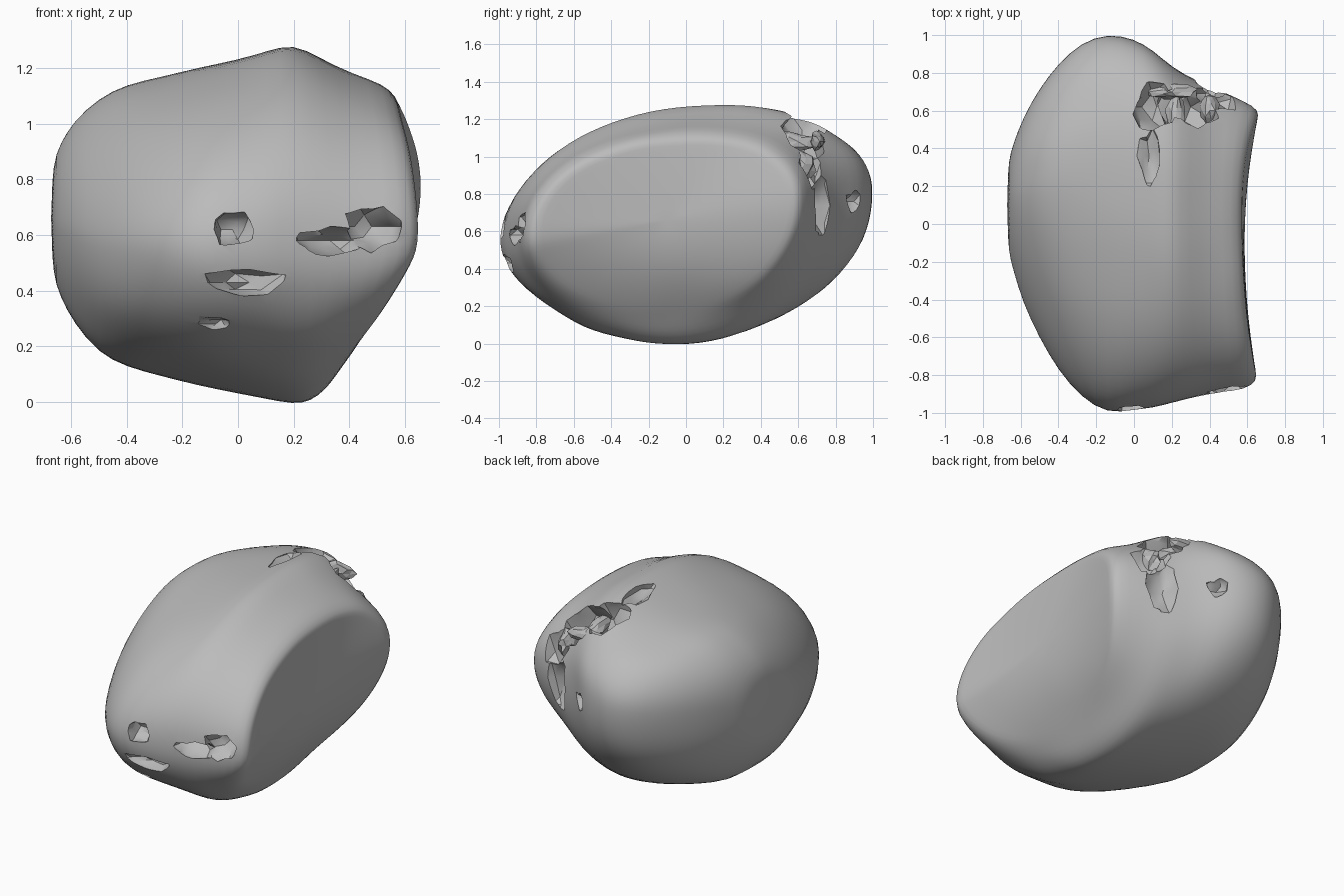
import bpy, bmesh, random
from math import cos, sin, pi, exp
from mathutils import Vector, noise

random.seed(4)
cube = bpy.data.objects.get("Cube")
if cube:
    bpy.data.objects.remove(cube, do_unlink=True)

grey = bpy.data.materials.new("stone grey")
grey.use_nodes = True
grey.diffuse_color = (0.5, 0.5, 0.5, 1)
grey.node_tree.nodes["Principled BSDF"].inputs["Base Color"].default_value = (0.5, 0.5, 0.5, 1)


def make_object(name, bm):
    mesh = bpy.data.meshes.new(name)
    bmesh.ops.recalc_face_normals(bm, faces=bm.faces[:])
    bm.to_mesh(mesh)
    bm.free()
    mesh.materials.append(grey)
    ob = bpy.data.objects.new(name, mesh)
    bpy.context.collection.objects.link(ob)
    return ob


def select(ob):
    bpy.ops.object.select_all(action='DESELECT')
    ob.select_set(True)
    bpy.context.view_layer.objects.active = ob


# Upright cross-sections: x, y low, y high, z low, z high
SECTIONS = [
    (-.665, -.15, .34, .46, .86), (-.64, -.24, .42, .38, .93), (-.59, -.42, .56, .28, 1.01),
    (-.5, -.61, .72, .17, 1.09), (-.4, -.78, .85, .12, 1.14), (-.28, -.92, .96, .09, 1.165),
    (-.14, -1.01, 1.01, .06, 1.2), (0, -.985, .985, .03, 1.23), (.1, -.975, .93, .01, 1.26),
    (.2, -.95, .86, -.01, 1.29)]
# Bent rings of the flat end: y low, y high, z low, z high, then x at front, back, bottom, top
END_RINGS = [
    (-.92, .8, .0, 1.24, .34, .33, .26, .29), (-.89, .72, .05, 1.18, .47, .45, .315, .41),
    (-.875, .65, .1, 1.15, .59, .59, .35, .52), (-.83, .6, .15, 1.1, .655, .665, .385, .57)]
SEGMENTS = 48


def outline(y0, y1, z0, z1, a, front_top):
    # Tilted egg shape made of four quarter curves
    c, s = cos(a), sin(a)
    y_mid = y0 + (y1 - y0) * (.63 if s > 0 else .5)
    z_end = z0 + (z1 - z0) * (.64 if c > 0 else .44)
    power = 1 if s < 0 else (.86 if c > 0 else front_top)
    y = y_mid + (abs(c) ** power) * ((y1 - y_mid) if c > 0 else (y0 - y_mid))
    z = z_end + (abs(s) ** power) * ((z1 - z_end) if s > 0 else (z0 - z_end))
    return y, z


def section_point(sec, a):
    # The far side slopes off more towards the front
    t = min(1, max(0, (sec[0] + .5) / .5))
    return Vector((sec[0], *outline(*sec[1:], a, 1.3 - .33 * t)))


def end_point(ring, a):
    y, z = outline(*ring[:4], a, .93)
    front, back, bottom, top = ring[4:]
    w = abs(sin(a)) ** (1.3 if sin(a) < 0 and cos(a) < 0 else 1.8)
    x = (back if cos(a) > 0 else front) * (1 - w) + (top if sin(a) > 0 else bottom) * w
    return Vector((x, y, z))


def shape(p):
    q = p.copy()
    # Shallow crease between the back lobe and the flat end
    q.y -= .06 * exp(-((p.x - .3) / .13) ** 2 - ((p.y - .75) / .25) ** 2 - ((p.z - .9) / .28) ** 2)
    n = noise.noise(p * 4) * .012
    return q + Vector((0, n, n)) * (1 if .02 < p.z < 1.26 else 0)


# Main body
bm = bmesh.new()
angles = [2 * pi * (i + .5) / SEGMENTS for i in range(SEGMENTS)]
rows = [[section_point(sec, a) for a in angles] for sec in SECTIONS]
rows += [[end_point(ring, a) for a in angles] for ring in END_RINGS]
# Gently domed middle of the flat end
middle = Vector((.585, -.1, .66))
rim = rows[-1]
for k in (.93, .8, .6, .4, .2):
    row = []
    for p in rim:
        q = middle + (p - middle) * k
        q.x = middle.x + (p.x - middle.x) * k * k
        row.append(q)
    rows.append(row)
rings = [[bm.verts.new(shape(p)) for p in row] for row in rows]
for a, b in zip(rings, rings[1:]):
    for i in range(SEGMENTS):
        j = (i + 1) % SEGMENTS
        bm.faces.new((a[i], a[j], b[j], b[i]))
for ring, tip in ((rings[0], (-.672, .1, .66)), (rings[-1], middle)):
    v = bm.verts.new(tip)
    for i in range(SEGMENTS):
        bm.faces.new((ring[i], ring[(i + 1) % SEGMENTS], v))
body = make_object("rock_body", bm)
select(body)
sub = body.modifiers.new("smooth", 'SUBSURF')
sub.levels = 1
bpy.ops.object.modifier_apply(modifier=sub.name)


def rough_lump(name, centre, size, jitter):
    bm = bmesh.new()
    bmesh.ops.create_icosphere(bm, subdivisions=2, radius=1)
    for v in bm.verts:
        v.co *= random.uniform(1 - jitter, 1 + jitter)
        v.co = Vector(centre) + Vector([a * b for a, b in zip(v.co, size)])
    return make_object(name, bm)


# Ragged openings: front pits, then the broken gully at the back
OPENINGS = [
    ((-.02, -.97, .62), (.07, .1, .065)), ((.04, -.97, .43), (.16, .12, .05)),
    ((-.08, -.86, .28), (.06, .1, .03)), ((.33, -.9, .58), (.12, .1, .05)),
    ((.48, -.88, .63), (.1, .12, .08)),
    ((.12, .62, 1.2), (.13, .13, .13)), ((.3, .62, 1.1), (.17, .14, .18)),
    ((.08, .36, 1.27), (.06, .15, .07)), ((.46, .69, .98), (.12, .09, .18)),
    ((.4, .74, .74), (.09, .09, .2)), ((.14, .93, .76), (.07, .09, .06))]
for centre, size in OPENINGS:
    cutter = rough_lump("cutter", centre, size, .22)
    cutter.hide_render = True
    select(body)
    cut = body.modifiers.new("opening", 'BOOLEAN')
    cut.operation, cut.solver, cut.object = 'DIFFERENCE', 'EXACT', cutter
    bpy.ops.object.modifier_apply(modifier=cut.name)
    bpy.data.objects.remove(cutter, do_unlink=True)
select(body)
bpy.ops.object.shade_smooth_by_angle(angle=.6)

# Splintered bridges left standing in the gully
for i, (centre, size) in enumerate([
        ((.22, .55, 1.08), (.05, .15, .05)), ((.2, .7, 1.08), (.12, .04, .05)),
        ((.4, .6, .96), (.05, .1, .08))]):
    rough_lump("rock_splinter_%d" % (i + 1), centre, size, .22)
